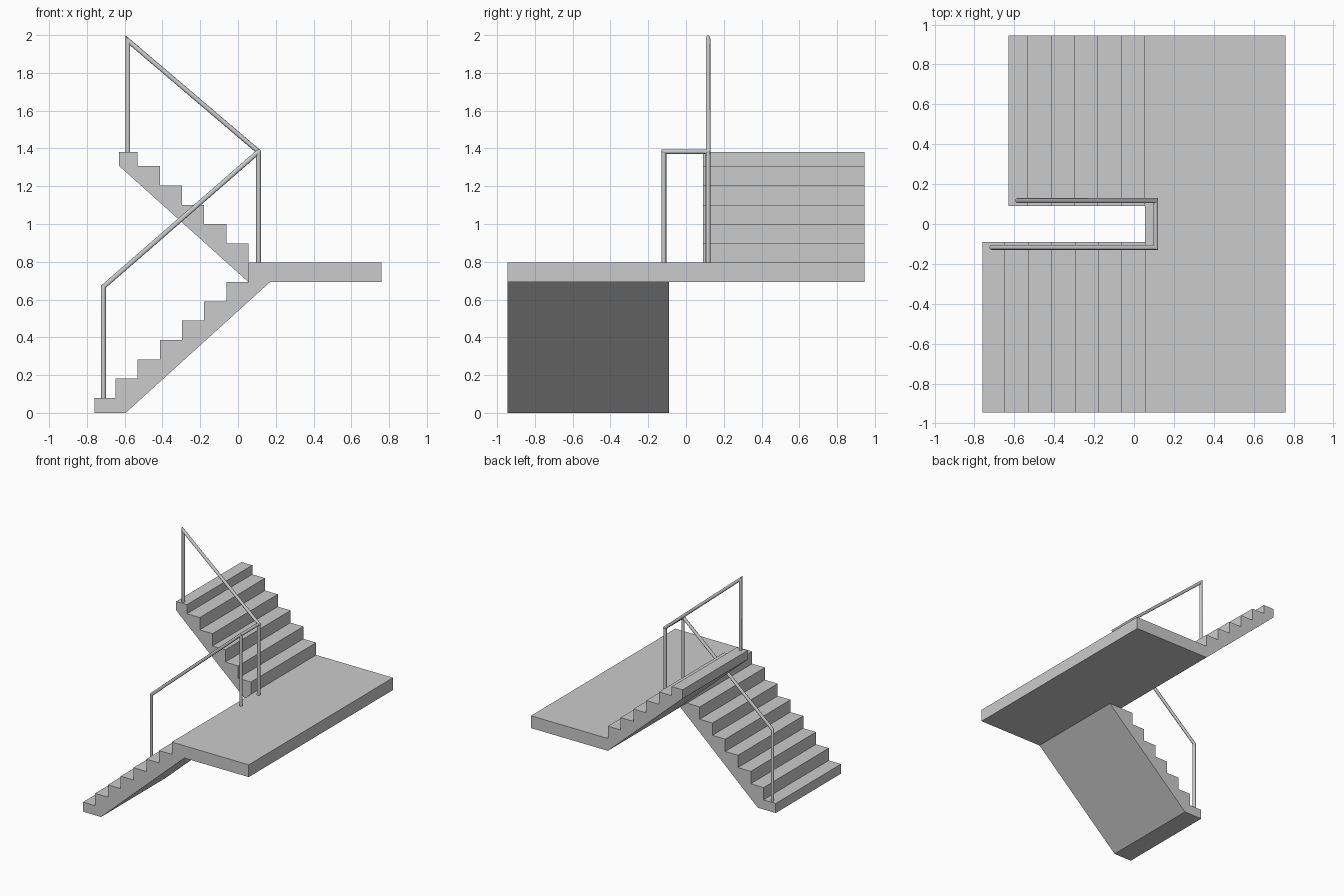
import bpy, bmesh, math
from mathutils import Vector

if "Cube" in bpy.data.objects:
    bpy.data.objects.remove(bpy.data.objects["Cube"])


def finish(bm, name, smooth=False):
    bmesh.ops.recalc_face_normals(bm, faces=bm.faces)
    me = bpy.data.meshes.new(name)
    bm.to_mesh(me)
    bm.free()
    ob = bpy.data.objects.new(name, me)
    bpy.context.collection.objects.link(ob)
    if smooth:
        bpy.ops.object.select_all(action='DESELECT')
        ob.select_set(True)
        bpy.context.view_layer.objects.active = ob
        bpy.ops.object.shade_smooth_by_angle(angle=math.radians(30))
    return ob


def prism(name, profile, y0, y1):
    """Extrude an xz profile from y0 to y1."""
    bm = bmesh.new()
    face = bm.faces.new([bm.verts.new((x, y0, z)) for x, z in profile])
    ext = bmesh.ops.extrude_face_region(bm, geom=[face])
    verts = [g for g in ext['geom'] if isinstance(g, bmesh.types.BMVert)]
    bmesh.ops.translate(bm, verts=verts, vec=(0, y1 - y0, 0))
    return finish(bm, name)


def tube(name, path, r=0.0125, sides=16):
    """Round bar along a path with mitred corners."""
    pts = [Vector(p) for p in path]
    dirs = [(b - a).normalized() for a, b in zip(pts, pts[1:])]
    u = dirs[0].orthogonal().normalized()
    v = dirs[0].cross(u)
    ring = [pts[0] + r * (math.cos(t) * u + math.sin(t) * v)
            for t in (2 * math.pi * i / sides for i in range(sides))]
    bm = bmesh.new()
    prev = [bm.verts.new(p) for p in ring]
    bm.faces.new(prev)
    for i, d in enumerate(dirs):
        n = d + dirs[i + 1] if i + 1 < len(dirs) else d
        ring = [p + d * ((pts[i + 1] - p).dot(n) / d.dot(n)) for p in ring]
        cur = [bm.verts.new(p) for p in ring]
        for k in range(sides):
            j = (k + 1) % sides
            bm.faces.new((prev[k], prev[j], cur[j], cur[k]))
        prev = cur
    bm.faces.new(prev)
    return finish(bm, name, smooth=True)


GOING, RISE = 0.1172, 0.1023
EDGE, BOTTOM, TOP = 0.055, 0.693, 0.795
W, GAP = 0.945, 0.09

# landing
prism("landing", [(EDGE, BOTTOM), (0.76, BOTTOM), (0.76, TOP), (EDGE, TOP)], -W, W)

# lower flight: seven treads rising to the landing underside
lower = [(-0.595, 0), (-0.76, 0)]
for i in range(7):
    z = BOTTOM - RISE * (6 - i)
    x0 = -0.76 if i == 0 else EDGE - GOING * (7 - i)
    lower += [(x0, z), (EDGE - GOING * (6 - i), z)]
lower.append((0.17, BOTTOM))
prism("lower_flight", lower, -W, -GAP)

# upper flight: five full steps and a short top step
upper = [(EDGE, BOTTOM)]
for i in range(6):
    z = TOP + RISE * (i + 1) if i < 5 else 1.382
    x1 = EDGE - GOING * (i + 1) if i < 5 else -0.63
    upper += [(EDGE - GOING * i, z), (x1, z)]
upper.append((-0.63, 1.308))
prism("upper_flight", upper, GAP, W)

# continuous handrail with its end posts
RY, RX, RZ = 0.117, 0.109, 1.383
tube("handrail", [(-0.712, -RY, 0.07), (-0.712, -RY, 0.668), (RX, -RY, RZ),
                  (RX, RY, RZ), (-0.583, RY, 1.972), (-0.583, RY, 1.37)])

# landing posts
for side, y in (("front", -RY), ("back", RY)):
    tube(side + "_landing_post", [(RX, y, TOP - 0.01), (RX, y, RZ)])
